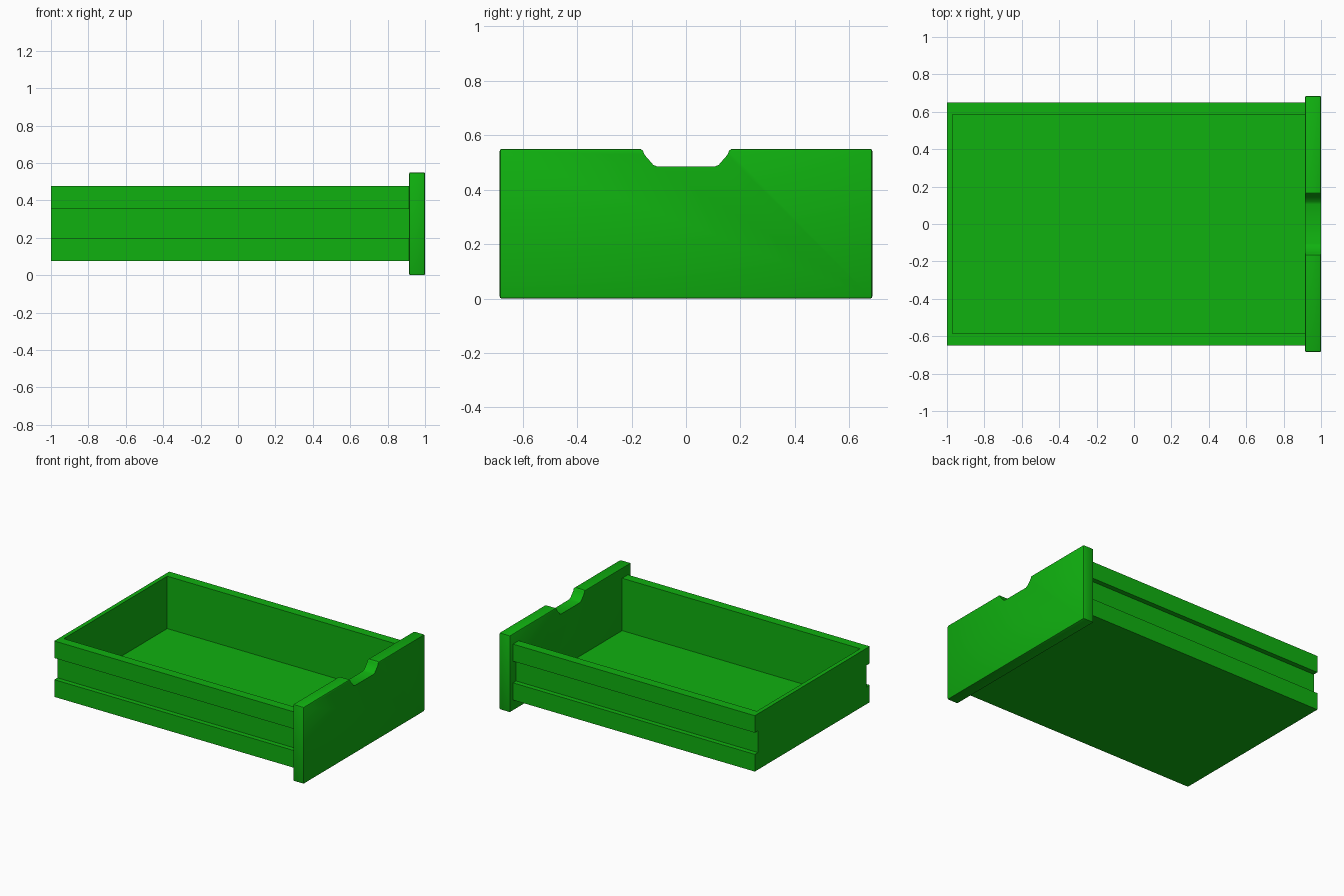
import bpy, bmesh
from mathutils import Vector

if "Cube" in bpy.data.objects:
    bpy.data.objects.remove(bpy.data.objects["Cube"], do_unlink=True)

green = bpy.data.materials.new("green")
green.use_nodes = True
colour = (0.005, 0.44, 0.005, 1)
green.diffuse_color = colour
green.node_tree.nodes["Principled BSDF"].inputs["Base Color"].default_value = colour


def extrude_x(name, profile, x0, x1, bevel=0.0):
    """Extrude a closed (y, z) profile along x, optionally softening its edges."""
    bm = bmesh.new()
    face = bm.faces.new([bm.verts.new((x0, y, z)) for y, z in profile])
    ext = bmesh.ops.extrude_face_region(bm, geom=[face])
    verts = [v for v in ext["geom"] if isinstance(v, bmesh.types.BMVert)]
    bmesh.ops.translate(bm, verts=verts, vec=Vector((x1 - x0, 0, 0)))
    bmesh.ops.recalc_face_normals(bm, faces=bm.faces[:])
    if bevel:
        bmesh.ops.bevel(bm, geom=bm.edges[:], offset=bevel, segments=2,
                        profile=0.5, affect='EDGES')
    mesh = bpy.data.meshes.new(name)
    bm.to_mesh(mesh)
    bm.free()
    mesh.materials.append(green)
    obj = bpy.data.objects.new(name, mesh)
    bpy.context.collection.objects.link(obj)
    return obj


def cut(target, cutter):
    """Subtract the cutter from the target and discard it."""
    cutter.hide_render = True
    mod = target.modifiers.new("cut", 'BOOLEAN')
    mod.operation = 'DIFFERENCE'
    mod.solver = 'EXACT'
    mod.object = cutter
    bpy.ops.object.select_all(action='DESELECT')
    bpy.context.view_layer.objects.active = target
    target.select_set(True)
    bpy.ops.object.modifier_apply(modifier=mod.name)
    bpy.data.objects.remove(cutter, do_unlink=True)


def mirrored(half):
    """Complete a +y half profile with its reflection."""
    return half + [(-y, z) for y, z in reversed(half)]


# Tray with a runner groove along each side
side, groove = 0.65, 0.615
tray = extrude_x("drawer_tray", mirrored([
    (side, 0.077), (side, 0.2), (groove, 0.2),
    (groove, 0.355), (side, 0.355), (side, 0.477)]), -1, 0.92)

# Hollow interior, open towards the face panel
cut(tray, extrude_x("interior_cutter", mirrored([(0.585, 0.102), (0.585, 0.6)]),
                    -0.97, 1.1))

# Face panel with soft edges and a finger notch in the top
panel = extrude_x("face_panel", mirrored([(0.685, 0), (0.685, 0.55)]),
                  0.915, 1.0, bevel=0.008)
cut(panel, extrude_x("notch_cutter", mirrored([
    (0.105, 0.485), (0.12, 0.491), (0.152, 0.528), (0.159, 0.544),
    (0.168, 0.551), (0.168, 0.6)]), 0.8, 1.1))

bpy.ops.object.select_all(action='DESELECT')
bpy.context.view_layer.objects.active = panel
panel.select_set(True)
bpy.ops.object.shade_smooth_by_angle()
